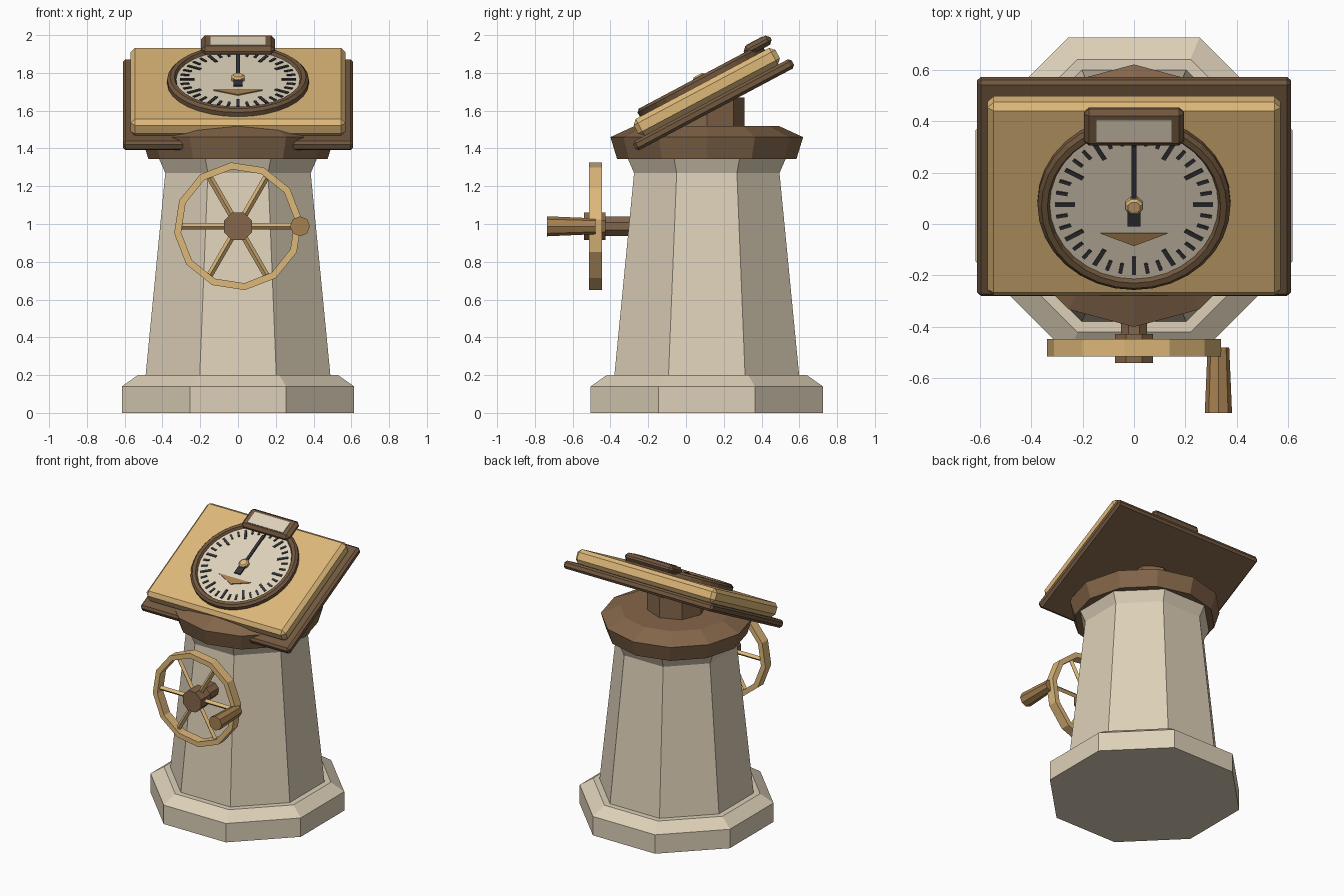
import bpy, bmesh, math
from mathutils import Matrix

if "Cube" in bpy.data.objects:
    bpy.data.objects.remove(bpy.data.objects["Cube"])


def material(name, hex_code):
    srgb = [int(hex_code[i:i + 2], 16) / 255 for i in (0, 2, 4)]
    col = [((c + 0.055) / 1.055) ** 2.4 for c in srgb] + [1]
    m = bpy.data.materials.new(name)
    m.use_nodes = True
    m.diffuse_color = col
    m.node_tree.nodes["Principled BSDF"].inputs["Base Color"].default_value = col
    return m


STONE = material("pale_stone", "DDD0B8")
FACE = material("dial_cream", "DDD2BA")
GOLD = material("golden_brass", "DEB87A")
WOOD = material("brown_wood", "84664A")
DARK = material("dark_brown", "72583F")
TAN = material("tan_wood", "A68050")
INK = material("ink", "34343A")


def finish(bm, name, mat, frame):
    bmesh.ops.recalc_face_normals(bm, faces=bm.faces)
    me = bpy.data.meshes.new(name)
    bm.to_mesh(me)
    bm.free()
    me.materials.append(mat)
    ob = bpy.data.objects.new(name, me)
    ob.matrix_world = frame
    bpy.context.collection.objects.link(ob)
    return ob


def lathe(name, mat, profile, sides, frame=Matrix(), phase=0.0, ring=False):
    """Turn (radius, height) points round local z; ring closes the profile, else caps."""
    bm = bmesh.new()
    angles = [math.radians(phase) + math.tau * i / sides for i in range(sides)]
    loops = [[bm.verts.new((r * math.cos(a), r * math.sin(a), z)) for a in angles]
             for r, z in profile]
    pairs = list(zip(loops, loops[1:]))
    if ring:
        pairs.append((loops[-1], loops[0]))
    else:
        bm.faces.new(loops[0])
        bm.faces.new(loops[-1])
    for lo, hi in pairs:
        for i in range(sides):
            j = (i + 1) % sides
            bm.faces.new((lo[i], lo[j], hi[j], hi[i]))
    return finish(bm, name, mat, frame)


def box(name, mat, size, frame, bevel=0.0):
    bm = bmesh.new()
    bmesh.ops.create_cube(bm, size=1, matrix=Matrix.Diagonal((*size, 1)))
    if bevel:
        bmesh.ops.bevel(bm, geom=bm.edges[:], offset=bevel, segments=1, affect='EDGES')
    return finish(bm, name, mat, frame)


def move(x, y, z):
    return Matrix.Translation((x, y, z))


def octagon(points):
    """Convert flat-to-centre distances to corner radii."""
    return [(a / math.cos(math.pi / 8), z) for a, z in points]


# Stone pedestal
tower = move(0, 0.11, 0)
lathe("footing", STONE, octagon([(0.615, 0), (0.615, 0.14), (0.53, 0.2)]), 8, tower, 22.5)
lathe("column", STONE, octagon([(0.49, 0.19), (0.385, 1.27), (0.42, 1.35)]), 8, tower, 22.5)

# Wooden collar and pivot post
lathe("collar", WOOD, [(0.475, 1.345), (0.51, 1.46), (0.38, 1.52)], 12, tower)
lathe("pivot_post", WOOD, [(0.2, 1.5), (0.2, 1.67)], 8, tower)

# Tilted instrument head
head = move(0, 0.11, 1.70) @ Matrix.Rotation(math.radians(28), 4, 'X')
box("back_board", DARK, (1.22, 0.95, 0.055), head @ move(0, 0, -0.0775), 0.015)
box("brass_board", GOLD, (1.14, 0.85, 0.1), head, 0.025)
lathe("dial_rim", DARK, [(0.375, 0.04), (0.375, 0.075), (0.36, 0.09), (0.337, 0.09),
                         (0.327, 0.072), (0.327, 0.04)], 32, head, ring=True)
lathe("dial_face", FACE, [(0.33, 0.045), (0.33, 0.073)], 32, head)

# Dial markings, every third one longer
for i in range(36):
    major = i % 3 == 0
    length, width = (0.078, 0.017) if major else (0.045, 0.014)
    spin = Matrix.Rotation(math.tau * i / 36, 4, 'Z')
    box("tick_mark", INK, (length, width, 0.006), head @ spin @ move(0.307 - length / 2, 0, 0.075))

# Pointer with its hub and the triangular mark
box("pointer", INK, (0.02, 0.25, 0.009), head @ move(0, 0.135, 0.083))
box("pointer_tail", INK, (0.05, 0.08, 0.009), head @ move(0, -0.05, 0.083))
lathe("pointer_hub", GOLD, [(0.036, 0.07), (0.036, 0.092), (0.026, 0.1)], 8, head, 22.5)
bm = bmesh.new()
tri = bm.faces.new([bm.verts.new(p) for p in
                    ((-0.13, -0.125, 0.072), (0, -0.18, 0.072), (0.13, -0.125, 0.072))])
top = bmesh.ops.extrude_face_region(bm, geom=[tri])["geom"]
bmesh.ops.translate(bm, verts=[g for g in top if isinstance(g, bmesh.types.BMVert)],
                    vec=(0, 0, 0.007))
finish(bm, "triangle_mark", TAN, head)

# Reading window above the dial
box("window_housing", DARK, (0.39, 0.16, 0.055), head @ move(0, 0.353, 0.09), 0.02)
box("window_pane", FACE, (0.29, 0.096, 0.008), head @ move(0, 0.349, 0.117))

# Hand wheel on the front
wheel = move(0, -0.48, 0.988) @ Matrix.Rotation(math.pi / 2, 4, 'X')
lathe("wheel_rim", GOLD, [(0.34, -0.034), (0.34, 0.034), (0.303, 0.034), (0.303, -0.034)],
      12, wheel, 6.2, ring=True)
for i in range(6):
    along = Matrix.Rotation(math.tau * i / 6, 4, 'Z') @ Matrix.Rotation(math.pi / 2, 4, 'Y')
    lathe("wheel_spoke", GOLD, [(0.017, 0.05), (0.017, 0.305)], 4, wheel @ along)
lathe("wheel_hub", WOOD, [(0.08, -0.053), (0.08, 0.06)], 8, wheel, 22.5)
lathe("wheel_shaft", WOOD, [(0.055, -0.25), (0.055, 0)], 8, wheel, 22.5)
lathe("crank_handle", TAN, [(0.042, 0), (0.053, 0.255)], 8, wheel @ move(0.328, 0, 0), 0)
